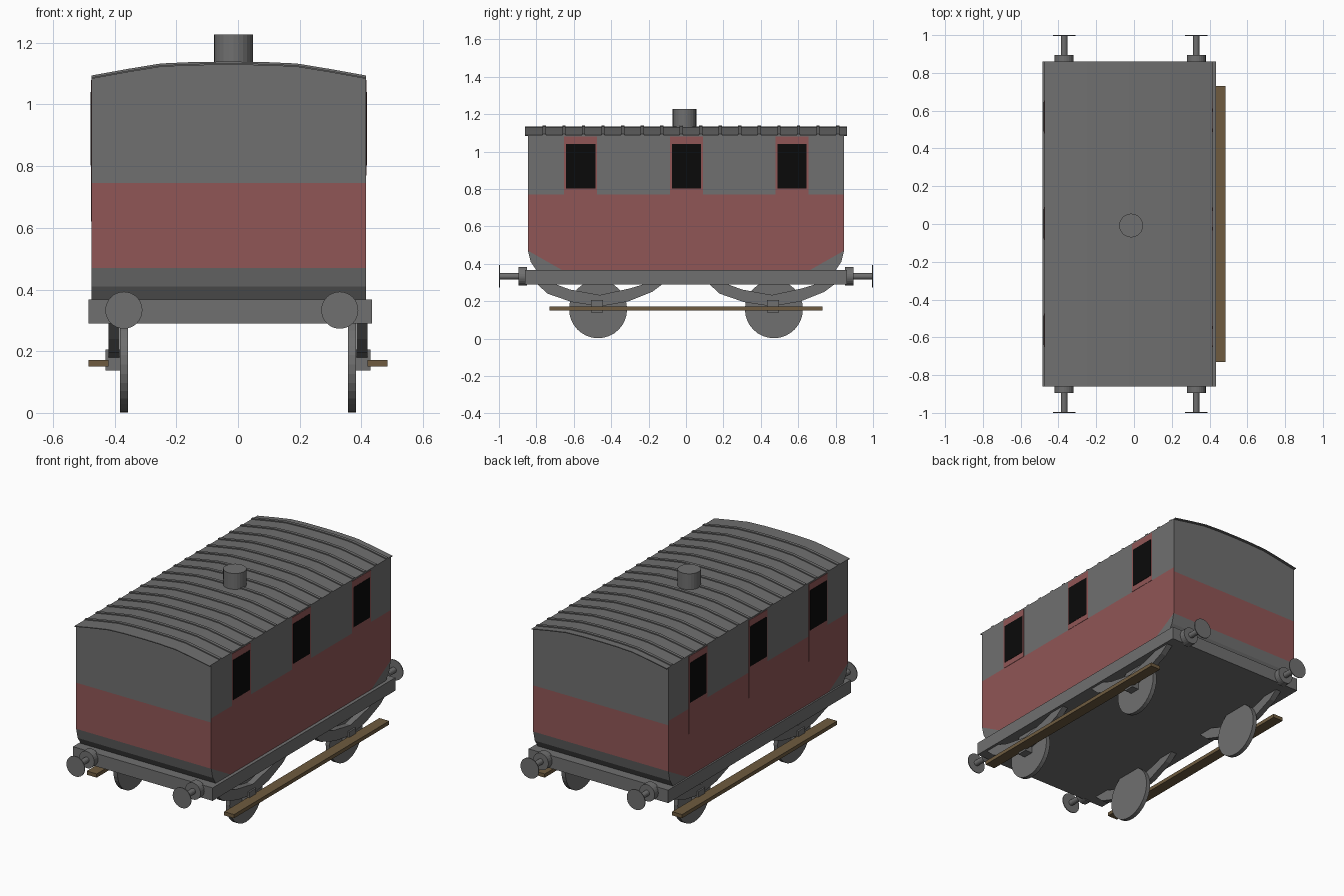
import bpy, bmesh, math
from mathutils import Matrix, Vector

if "Cube" in bpy.data.objects:
    bpy.data.objects.remove(bpy.data.objects["Cube"])


def material(name, rgb):
    m = bpy.data.materials.new(name)
    m.diffuse_color = (*rgb, 1)
    m.use_nodes = True
    m.node_tree.nodes["Principled BSDF"].inputs["Base Color"].default_value = m.diffuse_color
    return m


GREY = material("grey", (0.16, 0.16, 0.16))
RED = material("dull red", (0.28, 0.093, 0.093))
BLACK = material("window black", (0.003, 0.003, 0.003))
BROWN = material("wood brown", (0.156, 0.105, 0.05))


def finish(bm, name, *mats):
    bmesh.ops.recalc_face_normals(bm, faces=bm.faces[:])
    me = bpy.data.meshes.new(name)
    bm.to_mesh(me)
    bm.free()
    for m in mats:
        me.materials.append(m)
    ob = bpy.data.objects.new(name, me)
    bpy.context.collection.objects.link(ob)
    return ob


def box(name, x, y, z, mat):
    bm = bmesh.new()
    bmesh.ops.create_cube(bm, size=1)
    for v in bm.verts:
        v.co = [(r[0] + r[1]) / 2 + c * (r[1] - r[0]) for c, r in zip(v.co, (x, y, z))]
    return finish(bm, name, mat)


def cylinder(name, axis, a, b, centre, r, mat, sides=24):
    """Cylinder from a to b along an axis; centre holds the two other coordinates."""
    bm = bmesh.new()
    bmesh.ops.create_cone(bm, cap_ends=True, segments=sides, radius1=r, radius2=r, depth=abs(b - a))
    if axis == "X":
        rot, pos = Matrix.Rotation(math.pi / 2, 4, "Y"), ((a + b) / 2, *centre)
    elif axis == "Y":
        rot, pos = Matrix.Rotation(math.pi / 2, 4, "X"), (centre[0], (a + b) / 2, centre[1])
    else:
        rot, pos = Matrix(), (*centre, (a + b) / 2)
    bmesh.ops.transform(bm, matrix=Matrix.Translation(pos) @ rot, verts=bm.verts[:])
    return finish(bm, name, mat)


def prism(name, pts, axis, a, b, mat):
    """Extrude a profile along X (points are y, z) or Y (points are x, z)."""
    bm = bmesh.new()
    at = (lambda p, t: (t, p[0], p[1])) if axis == "X" else (lambda p, t: (p[0], t, p[1]))
    face = bm.faces.new([bm.verts.new(at(p, a)) for p in pts])
    ext = bmesh.ops.extrude_face_region(bm, geom=[face])
    move = Vector(at((0, 0), b - a))
    for v in ext["geom"]:
        if isinstance(v, bmesh.types.BMVert):
            v.co += move
    return finish(bm, name, mat)


XL, XR = -0.475, 0.415
MID = (XL + XR) / 2
ARCH = [(XL, 1.083), (-0.36, 1.104), (-0.25, 1.122), (-0.14, 1.127), (MID, 1.128),
        (0.08, 1.127), (0.19, 1.122), (0.30, 1.104), (XR, 1.083)]

# Body: stacked rings (height, half length), tucked in at the lower ends
bm = bmesh.new()
rings = []
for z, h in [(0.365, 0.80), (0.41, 0.83), (0.47, 0.845), (0.745, 0.845), (0.77, 0.845), (1.083, 0.845)]:
    rings.append([bm.verts.new(p) for p in ((XL, -h, z), (XR, -h, z), (XR, h, z), (XL, h, z))])
for lo, hi in zip(rings, rings[1:]):
    for i in range(4):
        j = (i + 1) % 4
        bm.faces.new((lo[i], lo[j], hi[j], hi[i]))
bm.faces.new(rings[0])
# Arched tops of the end walls, bridged by the ceiling
front = [rings[-1][0]] + [bm.verts.new((x, -0.845, z)) for x, z in ARCH[1:-1]] + [rings[-1][1]]
back = [rings[-1][3]] + [bm.verts.new((x, 0.845, z)) for x, z in ARCH[1:-1]] + [rings[-1][2]]
bm.faces.new(front)
bm.faces.new(back)
for i in range(len(ARCH) - 1):
    bm.faces.new((front[i], front[i + 1], back[i + 1], back[i]))
# Diagonal grey corners at the lower ends of the sides
for s in (-1, 1):
    low = [f for f in bm.faces if f.calc_center_median().z < 0.469 and abs(f.normal.y) < 2]
    geom = list({e for f in low for e in list(f.verts) + list(f.edges)}) + low
    bmesh.ops.bisect_plane(bm, geom=geom, dist=1e-5, plane_co=(0, s * 0.845, 0.47),
                           plane_no=(0, s * 0.105, -0.185))
bmesh.ops.recalc_face_normals(bm, faces=bm.faces[:])
for f in bm.faces:
    c = f.calc_center_median()
    if abs(f.normal.x) > 0.9:
        corner = (abs(c.y) - 0.845) * 0.105 - (c.z - 0.47) * 0.185 > 0
        f.material_index = int(c.z < 0.77 and not corner)
    elif abs(f.normal.y) > 0.9:
        f.material_index = int(0.47 < c.z < 0.745)
finish(bm, "carriage_body", GREY, RED)

# Door plates and window panes
for side, x, floor in ((1, XR, 0.77), (-1, XL, 0.62)):
    for n, y in enumerate((-0.563, 0.002, 0.567)):
        box(f"door_{side}_{n}", sorted((x - side * 0.003, x + side * 0.002)),
            (y - 0.088, y + 0.088), (floor, 1.08), RED)
        box(f"window_{side}_{n}", sorted((x - side * 0.003, x + side * 0.004)),
            (y - 0.078, y + 0.078), (0.803, 1.04), BLACK)


# Roof sheet with cross ribs
def strip(bottom, top):
    return [(x, z + bottom) for x, z in ARCH] + [(x, z + top) for x, z in reversed(ARCH)]


prism("roof", strip(0, 0.005), "Y", -0.86, 0.86, GREY)
for i in range(16):
    y = -0.757 + i * 0.1045
    prism(f"roof_rib_{i}", strip(0.003, 0.011), "Y", y - 0.009, y + 0.009, GREY)
cylinder("roof_vent", "Z", 1.12, 1.227, (-0.015, -0.008), 0.063, GREY)

# Underframe
box("underframe", (-0.485, 0.435), (-0.86, 0.86), (0.29, 0.367), GREY)

# Buffers
for x in (-0.37, 0.33):
    for s in (-1, 1):
        cylinder(f"buffer_collar_{x}_{s}", "Y", s * 0.85, s * 0.895, (x, 0.333), 0.05, GREY)
        cylinder(f"buffer_shaft_{x}_{s}", "Y", s * 0.89, s * 0.998, (x, 0.333), 0.017, GREY, 16)
        cylinder(f"buffer_head_{x}_{s}", "Y", s * 0.995, s * 1.0, (x, 0.333), 0.06, GREY, 32)

# Wheels, leaf springs, axle boxes and footboards
OUTER = [(-0.34, 0.295), (-0.28, 0.24), (-0.15, 0.195), (0, 0.172), (0.15, 0.198), (0.28, 0.25), (0.34, 0.295)]
INNER = [(0.25, 0.295), (0.16, 0.268), (0, 0.233), (-0.16, 0.262), (-0.25, 0.295)]
for s in (-1, 1):
    for y in (-0.47, 0.47):
        cylinder(f"wheel_{s}_{y}", "X", s * 0.357, s * 0.383, (y, 0.157), 0.155, GREY, 32)
        k = 1 if y > 0 else -1
        prism(f"leaf_spring_{s}_{y}", [(y + k * -0.01 + p, z) for p, z in OUTER + INNER],
              "X", s * 0.384, s * 0.42, GREY)
        box(f"axle_box_{s}_{y}", sorted((s * 0.38, s * 0.43)), (y - 0.037, y + 0.027), (0.138, 0.205), GREY)
    box(f"footboard_{s}", sorted((s * 0.42, s * 0.485)), (-0.73, 0.73), (0.15, 0.172), BROWN)
